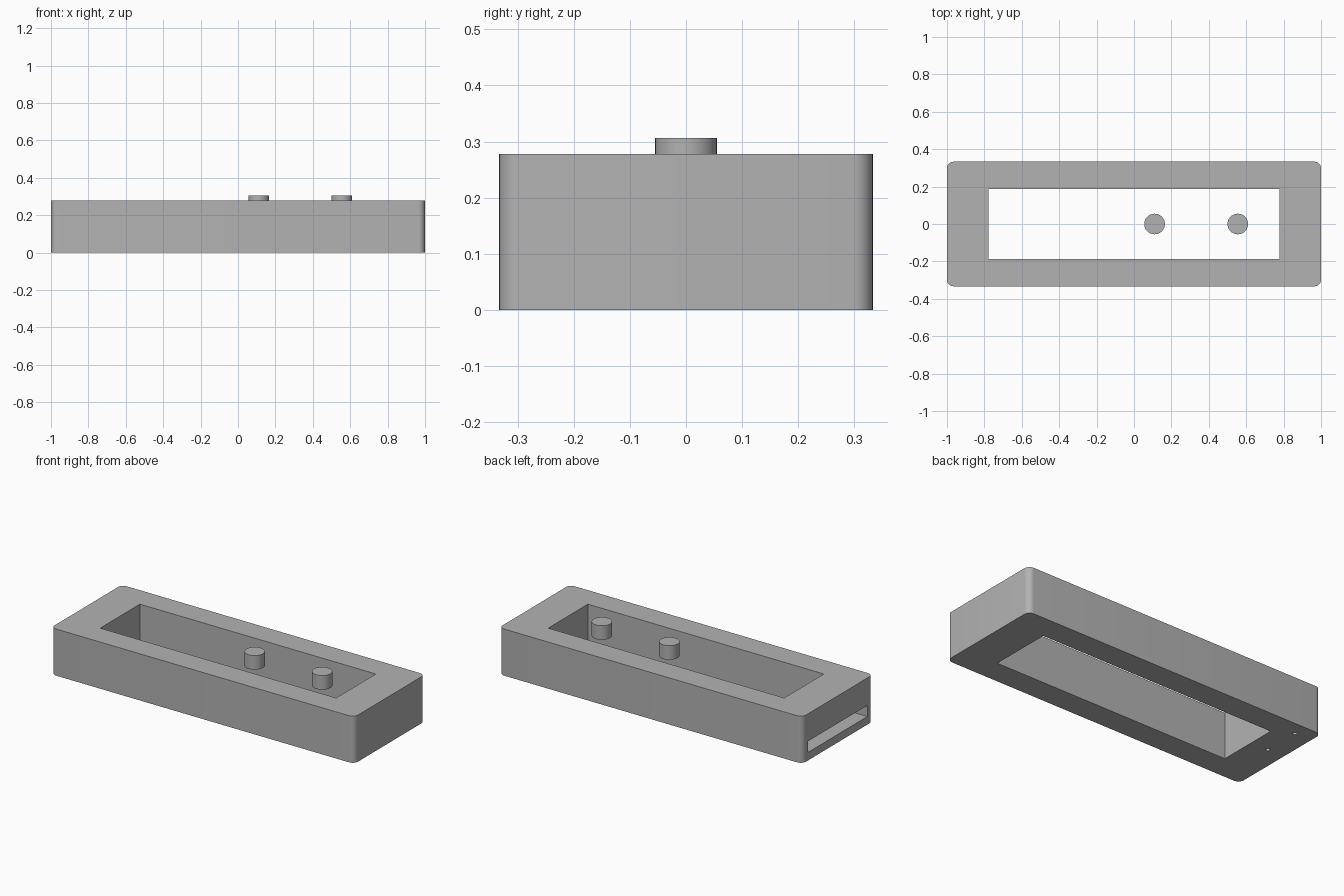
import bpy, bmesh
from math import radians

cube = bpy.data.objects.get("Cube")
if cube:
    bpy.data.objects.remove(cube, do_unlink=True)

grey = bpy.data.materials.new("plain grey")
grey.use_nodes = True
colour = (0.45, 0.45, 0.45, 1)
grey.diffuse_color = colour
grey.node_tree.nodes["Principled BSDF"].inputs["Base Color"].default_value = colour


def finish(name, bm):
    mesh = bpy.data.meshes.new(name)
    bm.to_mesh(mesh)
    bm.free()
    mesh.materials.append(grey)
    obj = bpy.data.objects.new(name, mesh)
    bpy.context.collection.objects.link(obj)
    return obj


def block(name, low, high, corner=0):
    """Box between two corners, with optional rounded upright edges."""
    bm = bmesh.new()
    bmesh.ops.create_cube(bm, size=1)
    for v in bm.verts:
        v.co = [h if c > 0 else l for c, l, h in zip(v.co, low, high)]
    if corner:
        upright = [e for e in bm.edges
                   if abs(e.verts[0].co.z - e.verts[1].co.z) > 0.01]
        bmesh.ops.bevel(bm, geom=upright, offset=corner, segments=8,
                        profile=0.5, affect='EDGES')
    return finish(name, bm)


def cylinder(name, x, y, low, high, radius, sides=48):
    bm = bmesh.new()
    bmesh.ops.create_cone(bm, cap_ends=True, segments=sides, radius1=radius,
                          radius2=radius, depth=high - low)
    bmesh.ops.translate(bm, verts=bm.verts, vec=(x, y, (low + high) / 2))
    return finish(name, bm)


def cut(target, cutter):
    """Subtract the cutter, then discard it."""
    cutter.hide_render = True
    mod = target.modifiers.new("cut", 'BOOLEAN')
    mod.operation = 'DIFFERENCE'
    mod.solver = 'EXACT'
    mod.object = cutter
    bpy.context.view_layer.objects.active = target
    bpy.ops.object.modifier_apply(modifier=mod.name)
    bpy.data.objects.remove(cutter, do_unlink=True)


# Frame with rounded corners and a window right through it
frame = block("frame", (-1, -0.333, 0), (1, 0.333, 0.278), 0.035)
cut(frame, block("window_cutter", (-0.778, -0.187, -0.1), (0.778, 0.187, 0.4)))

# Blind slot in the end, with two small holes up into it
cut(frame, block("slot_cutter", (-1.1, -0.28, 0.048), (-0.833, 0.28, 0.114)))
for y in (0.03, 0.25):
    cut(frame, cylinder("hole_cutter", -0.89, y, -0.05, 0.08, 0.012, 24))

# Two round buttons standing proud of the window
buttons = [cylinder(f"button_{i + 1}", x, 0, 0.222, 0.306, 0.055)
           for i, x in enumerate((0.11, 0.555))]

# Smooth the round surfaces, keep the edges crisp
bpy.ops.object.select_all(action='DESELECT')
for obj in [frame] + buttons:
    obj.select_set(True)
bpy.context.view_layer.objects.active = frame
bpy.ops.object.shade_smooth_by_angle(angle=radians(30))
